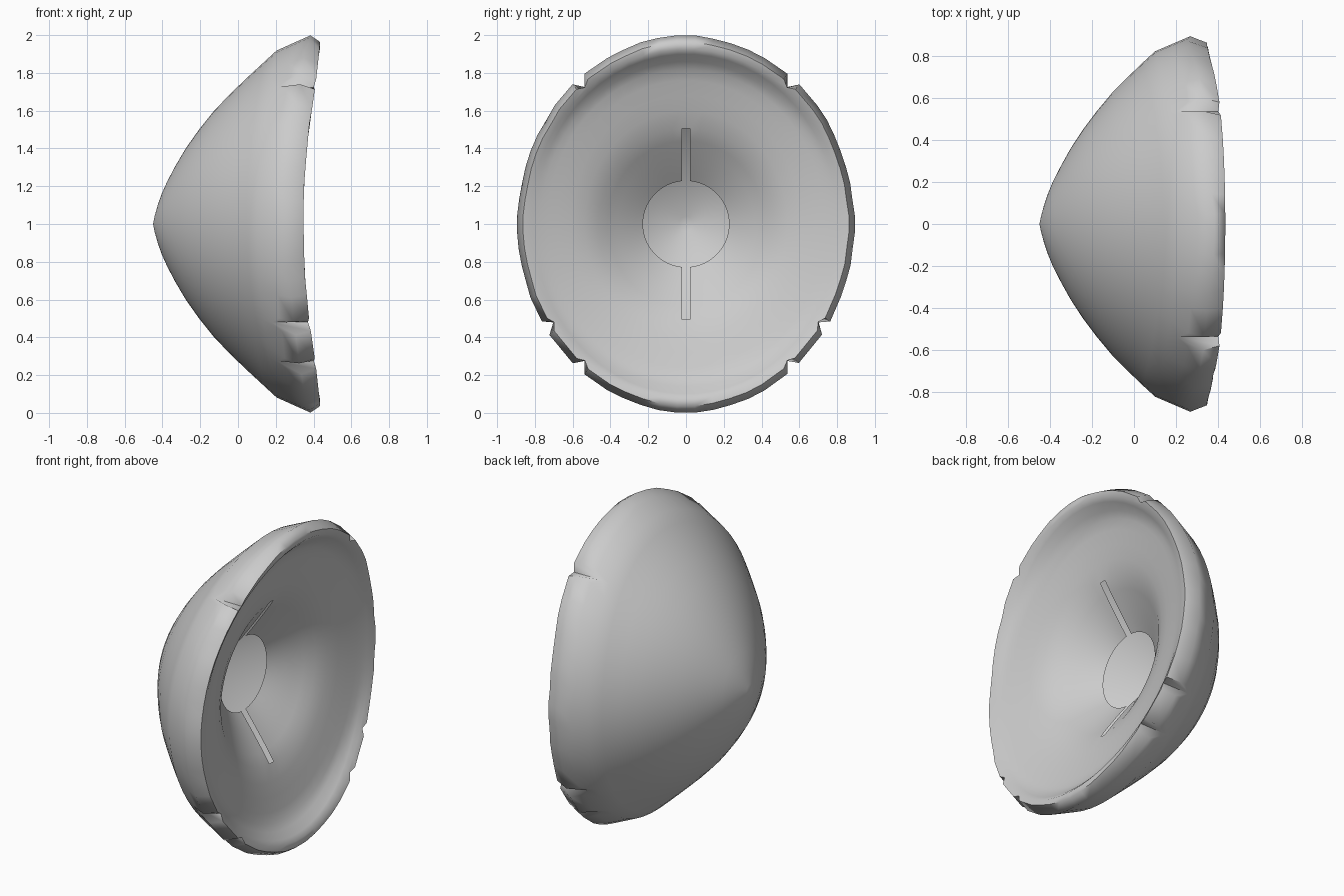
import bpy, bmesh, math, random

if "Cube" in bpy.data.objects:
    bpy.data.objects.remove(bpy.data.objects["Cube"])

random.seed(4)
N = 64
STEP = 2 * math.pi / N

# Depth x as a function of radius r: both skins are turned shapes trimmed to an oval
OUTER = [(0.0, -0.45), (0.04, -0.442), (0.1, -0.425), (0.2, -0.387), (0.4, -0.277),
         (0.6, -0.127), (0.73, 0.0), (0.8, 0.075), (0.92, 0.205), (1.05, 0.35)]
INNER = [(0.2, 0.018), (0.225, 0.035), (0.32, 0.105), (0.42, 0.175), (0.505, 0.232),
         (0.66, 0.285), (0.76, 0.315), (0.83, 0.342), (0.88, 0.39), (0.93, 0.44), (1.05, 0.50)]


def depth(pts, r):
    # smooth curve (Catmull-Rom slopes) through the profile points
    i = 0
    while i < len(pts) - 2 and r > pts[i + 1][0]:
        i += 1

    def slope(j):
        a, b = pts[max(j - 1, 0)], pts[min(j + 1, len(pts) - 1)]
        return (b[1] - a[1]) / (b[0] - a[0])
    (r0, x0), (r1, x1) = pts[i], pts[i + 1]
    h = r1 - r0
    t = (r - r0) / h
    return ((2 * t ** 3 - 3 * t * t + 1) * x0 + (t ** 3 - 2 * t * t + t) * h * slope(i)
            + (3 * t * t - 2 * t ** 3) * x1 + (t ** 3 - t * t) * h * slope(i + 1))


out_u = [0.04, 0.1, 0.16, 0.22, 0.3, 0.4, 0.5, 0.6, 0.7, 0.78, 0.86, 0.92, 0.965, 1.0]
in_u = [0.965, 0.925, 0.9, 0.86, 0.82, 0.76, 0.68, 0.6, 0.505, 0.44, 0.38, 0.32, 0.27, 0.228]
rows = [(u, False) for u in out_u] + [(u, True) for u in in_u]

# Small rim notches near the four diagonals
notches = {round(math.radians(a) / STEP - 0.5) for a in (51, 129, 231, 309, 219, 321)}
jitter = [random.uniform(-0.008, 0.0) for _ in range(N)]

bm = bmesh.new()
grid = []
for u, inside in rows:
    ring = []
    for k in range(N):
        ang = (k + 0.5) * STEP
        uu = u
        if u > 0.93:
            if abs(math.sin(ang)) < 0.99 and abs(math.cos(ang)) < 0.99:
                uu += jitter[k]
            if k in notches:
                uu = 0.935 + (u - 0.93) * 0.1
            elif k + 1 in notches:
                ang += STEP * 0.55
            elif k - 1 in notches:
                ang -= STEP * 0.55
        c, s = math.cos(ang), math.sin(ang)
        oval = 1 / math.hypot(s, c / 0.895)
        if inside:      # blends to round at the hand opening
            oval += (1 - oval) * min(1, max(0, (0.6 - u) / 0.37))
        r = uu * oval
        x = depth(INNER if inside else OUTER, r)
        lip = max(0, (uu - 0.92) / 0.08)
        if inside:
            x -= 0.045 * lip
        else:
            x += 0.09 * lip
        y, z = r * c, r * s
        # parallel sides for the strap slots
        if inside and u < 0.51 and abs(c) < 0.06:
            y = math.copysign(0.02, y)
        ring.append(bm.verts.new((x, y, 1 + z)))
    grid.append(ring)

apex = bm.verts.new((-0.45, 0, 1))
for k in range(N):
    bm.faces.new((apex, grid[0][(k + 1) % N], grid[0][k]))
for i in range(len(grid) - 1):
    slot = rows[i][1] and rows[i][0] < 0.506
    for k in range(N):
        if slot and k in (N // 4 - 1, 3 * N // 4 - 1):
            continue     # slots open along the vertical centre line
            # (column k is centred on the +z / -z axis)
        k2 = (k + 1) % N
        bm.faces.new((grid[i][k], grid[i][k2], grid[i + 1][k2], grid[i + 1][k]))
bmesh.ops.recalc_face_normals(bm, faces=bm.faces)

# Shield body
mesh = bpy.data.meshes.new("shield_body")
bm.to_mesh(mesh)
bm.free()
shield = bpy.data.objects.new("shield_body", mesh)
bpy.context.collection.objects.link(shield)
bpy.context.view_layer.objects.active = shield
shield.select_set(True)
bpy.ops.object.shade_smooth_by_angle(angle=math.radians(60))
